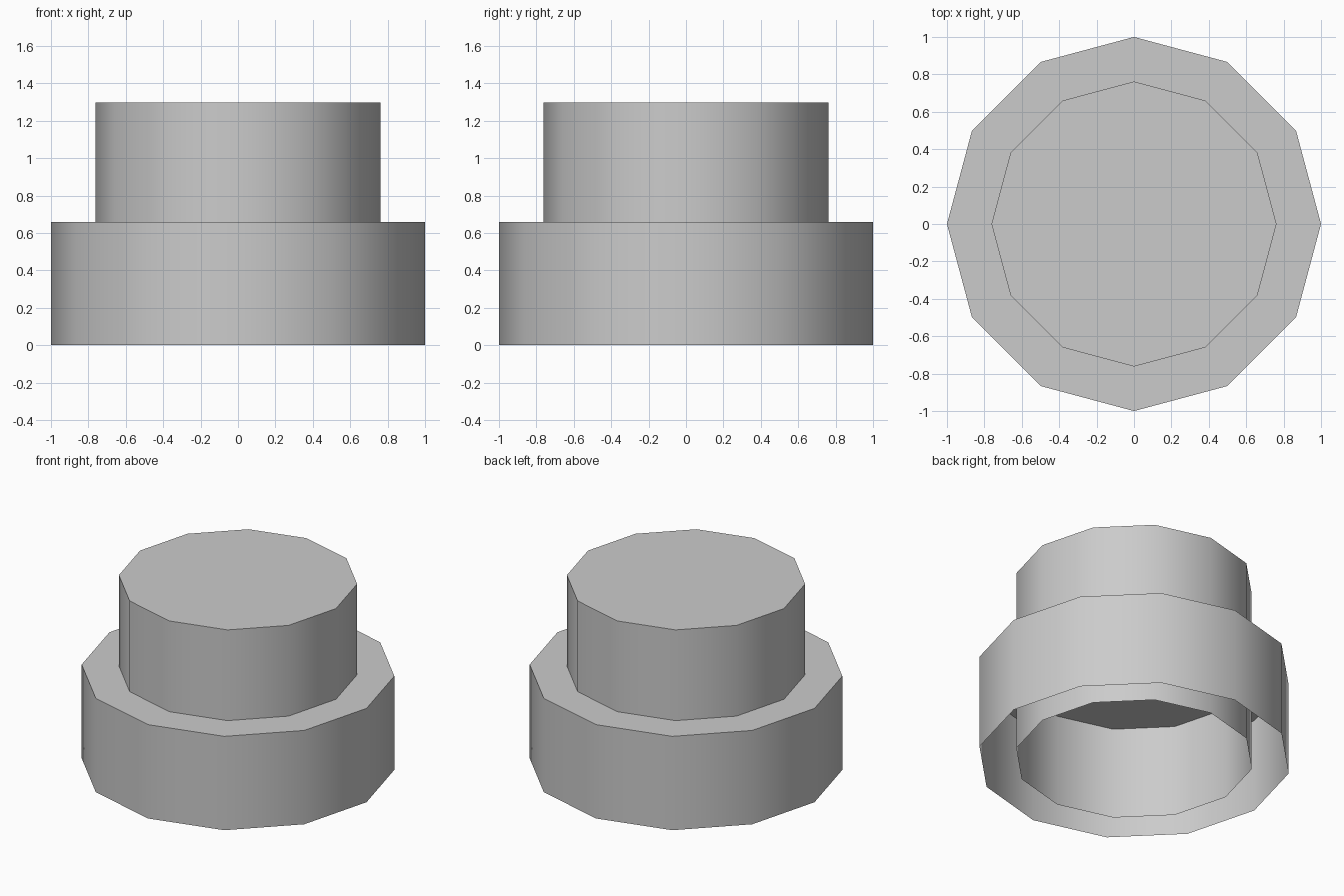
import bpy, bmesh, math

if "Cube" in bpy.data.objects:
    bpy.data.objects.remove(bpy.data.objects["Cube"])

SIDES = 12


def open_cup(name, radius, z_bottom, z_top):
    """Twelve-sided tube, closed on top and open at the bottom."""
    bm = bmesh.new()
    rings = []
    for z in (z_bottom, z_top):
        rings.append([bm.verts.new((radius * math.cos(math.tau * i / SIDES),
                                    radius * math.sin(math.tau * i / SIDES), z))
                      for i in range(SIDES)])
    low, high = rings
    for i in range(SIDES):
        j = (i + 1) % SIDES
        bm.faces.new((low[i], low[j], high[j], high[i])).smooth = True
    bm.faces.new(high).smooth = True
    mesh = bpy.data.meshes.new(name)
    bm.to_mesh(mesh)
    bm.free()
    obj = bpy.data.objects.new(name, mesh)
    bpy.context.collection.objects.link(obj)
    # Smooth walls, crisp rim around the cap
    bpy.ops.object.select_all(action='DESELECT')
    obj.select_set(True)
    bpy.context.view_layer.objects.active = obj
    bpy.ops.object.shade_smooth_by_angle(angle=math.radians(40))
    return obj


# Wide lower drum
open_cup("base_drum", 1.0, 0.0, 0.66)
# Narrow inner drum, running down inside the base
open_cup("upper_drum", 0.762, 0.01, 1.298)
